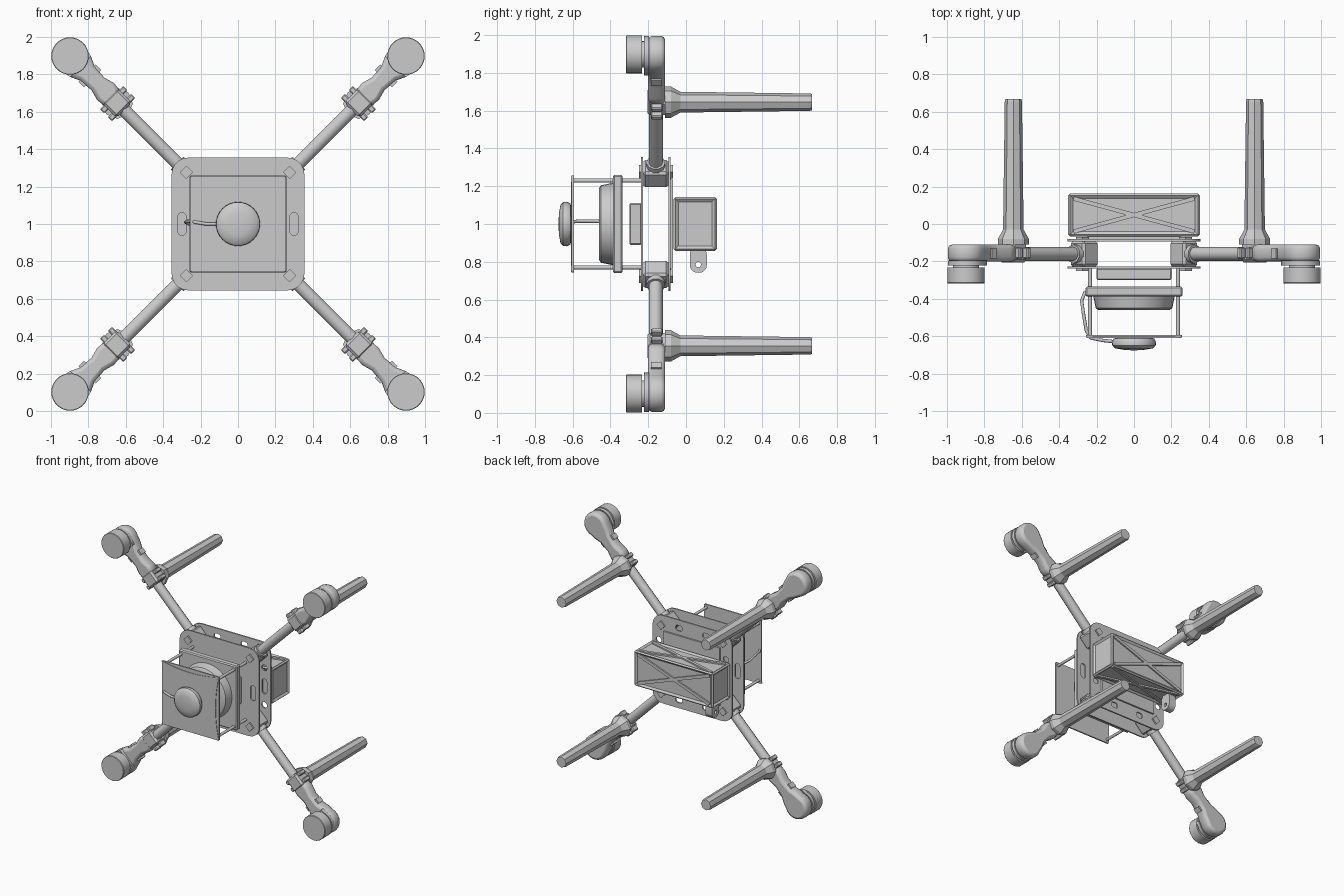
import bpy, bmesh, math
from mathutils import Matrix, Vector

if "Cube" in bpy.data.objects:
    bpy.data.objects.remove(bpy.data.objects["Cube"])

GREY = bpy.data.materials.new("light_grey")
GREY.diffuse_color = (0.6, 0.6, 0.6, 1)
GREY.use_nodes = True
GREY.node_tree.nodes["Principled BSDF"].inputs["Base Color"].default_value = GREY.diffuse_color
CENTRE = Matrix.Translation((0, 0, 1.0))
R2 = math.sqrt(2)

def activate(ob):
    bpy.ops.object.select_all(action='DESELECT')
    ob.select_set(True)
    bpy.context.view_layer.objects.active = ob

def finish(name, bm, M, smooth=False):
    bmesh.ops.recalc_face_normals(bm, faces=bm.faces[:])
    me = bpy.data.meshes.new(name)
    bm.to_mesh(me)
    bm.free()
    ob = bpy.data.objects.new(name, me)
    bpy.context.collection.objects.link(ob)
    ob.matrix_world = M
    me.materials.append(GREY)
    if smooth:
        activate(ob)
        bpy.ops.object.shade_smooth_by_angle(angle=math.radians(35))
    return ob

def box(name, lo, hi, M=CENTRE, bevel=0.0, inset=0.0, local=Matrix()):
    bm = bmesh.new()
    bmesh.ops.create_cube(bm, size=1)
    lo, hi = Vector(lo), Vector(hi)
    for v in bm.verts:
        v.co = Vector((v.co[i] * (hi[i] - lo[i]) + (hi[i] + lo[i]) / 2 for i in range(3)))
    if bevel:
        bmesh.ops.bevel(bm, geom=bm.edges[:], offset=bevel, segments=1, affect='EDGES')
    if inset:
        big = sorted(bm.faces, key=lambda f: -f.calc_area())[:6]
        bmesh.ops.inset_individual(bm, faces=big, thickness=inset, depth=-0.012)
    return finish(name, bm, M @ local)

def lathe(name, profile, at=(0, 0), seg=32, M=CENTRE, smooth=True):
    """Solid of (y, radius) rings about an axis along y."""
    bm = bmesh.new()
    rings = [[bm.verts.new((at[0] + r * math.cos(2 * math.pi * i / seg), y,
                            at[1] + r * math.sin(2 * math.pi * i / seg)))
              for i in range(seg)] for y, r in profile]
    for a, b in zip(rings, rings[1:]):
        for i in range(seg):
            j = (i + 1) % seg
            bm.faces.new((a[i], a[j], b[j], b[i]))
    bm.faces.new(rings[0])
    bm.faces.new(rings[-1])
    return finish(name, bm, M, smooth)

def link_curve(name, cu, M):
    ob = bpy.data.objects.new(name, cu)
    bpy.context.collection.objects.link(ob)
    ob.matrix_world = M
    cu.materials.append(GREY)
    activate(ob)
    bpy.ops.object.convert(target='MESH')

def plate(name, outlines, y0, y1, M=CENTRE, bevel=0.0):
    """Flat plate in the x-z plane; outlines after the first are holes."""
    cu = bpy.data.curves.new(name, 'CURVE')
    cu.dimensions, cu.fill_mode = '2D', 'BOTH'
    cu.extrude = (y1 - y0) / 2 - bevel
    cu.bevel_depth, cu.offset, cu.bevel_resolution = bevel, -bevel, 1
    for pts in outlines:
        sp = cu.splines.new('POLY')
        sp.points.add(len(pts) - 1)
        for p, (x, z) in zip(sp.points, pts):
            p.co = (x, z, 0, 1)
        sp.use_cyclic_u = True
    link_curve(name, cu, M @ Matrix.Translation((0, (y0 + y1) / 2, 0)) @ Matrix.Rotation(math.pi / 2, 4, 'X'))

def rounded(cx, cz, hx, hz, r, n=5):
    pts = []
    for k, (sx, sz) in enumerate(((1, 1), (-1, 1), (-1, -1), (1, -1))):
        for i in range(n + 1):
            a = math.pi / 2 * (k + i / n)
            pts.append((cx + sx * (hx - r) + r * math.cos(a), cz + sz * (hz - r) + r * math.sin(a)))
    return pts

def tube(name, points, r, M=CENTRE):
    cu = bpy.data.curves.new(name, 'CURVE')
    cu.dimensions = '3D'
    cu.bevel_depth, cu.bevel_resolution, cu.use_fill_caps = r, 3, True
    sp = cu.splines.new('POLY')
    sp.points.add(len(points) - 1)
    for p, c in zip(sp.points, points):
        p.co = (*c, 1)
    link_curve(name, cu, M)
    bpy.ops.object.shade_smooth_by_angle(angle=math.radians(50))

# Frame plates with slots
side_slots = [rounded(s * 0.3, 0, 0.022, 0.06, 0.02) for s in (-1, 1)]
end_slots = [rounded(0.12 * s, t * 0.29, 0.03, 0.022, 0.02) for s in (-1, 1) for t in (-1, 1)]
round_holes = [rounded(s * 0.3, t * 0.15, 0.024, 0.024, 0.0239) for s in (-1, 1) for t in (-1, 1)]
body = rounded(0, 0, 0.355, 0.355, 0.09)
plate("front_frame_plate", [body] + side_slots, -0.238, -0.227)
plate("rear_frame_plate", [body] + side_slots + end_slots + round_holes, -0.093, -0.081)
box("battery_pad", (-0.25, -0.081, -0.235), (0.25, -0.068, 0.235))

# Antenna board with a raised concave-edged panel, and its domed receiver
board = []
for k in range(4):
    a = k * math.pi / 2
    for i in range(12):
        t = i / 6 - 1
        x, z = -0.255 * t, 0.225 + 0.03 * t * t
        board.append((x * math.cos(a) - z * math.sin(a), x * math.sin(a) + z * math.cos(a)))
plate("antenna_board", [rounded(0, 0, 0.256, 0.256, 0.01)], -0.605, -0.594)
plate("antenna_panel", [board], -0.609, -0.604)
lathe("receiver_dome", [(-0.608, 0.09), (-0.612, 0.108), (-0.63, 0.118), (-0.65, 0.116),
                        (-0.665, 0.1), (-0.672, 0.06), (-0.675, 0.02)])
tube("receiver_cable", [(-0.1, -0.63, 0), (-0.17, -0.622, 0), (-0.23, -0.61, 0.01), (-0.255, -0.57, 0.015),
                        (-0.27, -0.48, 0.015), (-0.28, -0.41, 0.01), (-0.26, -0.36, 0)], 0.009)

# Stacked electronics
lathe("sensor_disc", [(-0.46, 0.19), (-0.45, 0.205), (-0.385, 0.218)])
box("electronics_tray", (-0.26, -0.387, -0.26), (0.26, -0.335, 0.26), bevel=0.008)
box("controller", (-0.2, -0.3, -0.11), (0.2, -0.236, 0.11), bevel=0.006)
for sx in (-1, 1):
    for sz in (-1, 1):
        lathe("standoff", [(-0.61, 0.011), (-0.08, 0.011)], (sx * 0.235, sz * 0.23), 12)

# Battery with recessed panels and cross ribs
box("battery", (-0.352, -0.066, -0.142), (0.352, 0.163, 0.142), bevel=0.01, inset=0.022)
for s in (-1, 1):
    a = s * math.atan2(0.24, 0.66)
    box("battery_back_rib", (-0.34, 0.148, -0.012), (0.34, 0.162, 0.012), local=Matrix.Rotation(a, 4, 'Y'))
    for t in (-1, 1):
        loc = Matrix.Translation((0, 0.048, t * 0.135)) @ Matrix.Rotation(s * math.atan2(0.18, 0.66), 4, 'Z')
        box("battery_top_rib", (-0.335, -0.011, -0.006), (0.335, 0.011, 0.006), local=loc)

# Battery release tab
tab = Matrix.Translation((-0.28, 0.065, 1)) @ Matrix.Rotation(math.pi / 2, 4, 'Z')
plate("release_tab", [rounded(0, -0.19, 0.045, 0.068, 0.04), rounded(0, -0.215, 0.014, 0.014, 0.0139)],
      -0.03, 0.03, tab)

# Motor pod outline along the arm
tip = 0.898 * R2
edge = [(0.93, 0.055), (1.0, 0.064), (1.06, 0.048), (1.14, 0.055), (1.19, 0.078)]
arc = [(tip + 0.098 * math.cos(a), 0.098 * math.sin(a)) for a in
       (math.radians(120 - 20 * i) for i in range(13))]
pod = edge + arc + [(x, -z) for x, z in reversed(edge)]

# Four arms with clamps, motors and landing legs
for k in range(4):
    A = CENTRE @ Matrix.Rotation(math.pi / 4 + k * math.pi / 2, 4, 'Y')
    tube("arm", [(0.34, -0.16, 0), (0.97, -0.16, 0)], 0.037, A)
    tube("arm_root_collar", [(0.36, -0.16, 0), (0.46, -0.16, 0)], 0.05, A)
    box("arm_root_block", (0.32, -0.227, -0.055), (0.435, -0.093, 0.055), A, bevel=0.012)
    box("arm_root_bolt", (0.365, -0.25, -0.025), (0.415, -0.07, 0.025), A)
    plate("motor_pod", [pod], -0.2, -0.11, A, bevel=0.022)
    plate("motor_mount", [pod[4:-4]], -0.222, -0.195, A)
    lathe("motor_neck", [(-0.24, 0.07), (-0.21, 0.07)], (tip, 0), 24, A)
    lathe("motor", [(-0.318, 0.097), (-0.314, 0.1), (-0.232, 0.1)], (tip, 0), 32, A)
    # Hinge clamp
    box("leg_clamp", (0.86, -0.205, -0.058), (0.97, -0.07, 0.058), A, bevel=0.014)
    for s in (-1, 1):
        for r in (0.88, 0.94):
            box("clamp_lug", (r - 0.016, -0.185, s * 0.068 - 0.02), (r + 0.016, -0.125, s * 0.068 + 0.02),
                A, bevel=0.006)
        box("pod_screw", (1.1, -0.185, s * 0.055 - 0.01), (1.14, -0.13, s * 0.055 + 0.01), A)
    # Landing leg
    lathe("landing_leg", [(-0.11, 0.083), (-0.08, 0.083), (-0.03, 0.055), (0.655, 0.046), (0.668, 0.043)],
          (0.645 * R2, 0), 8, A, smooth=False)
